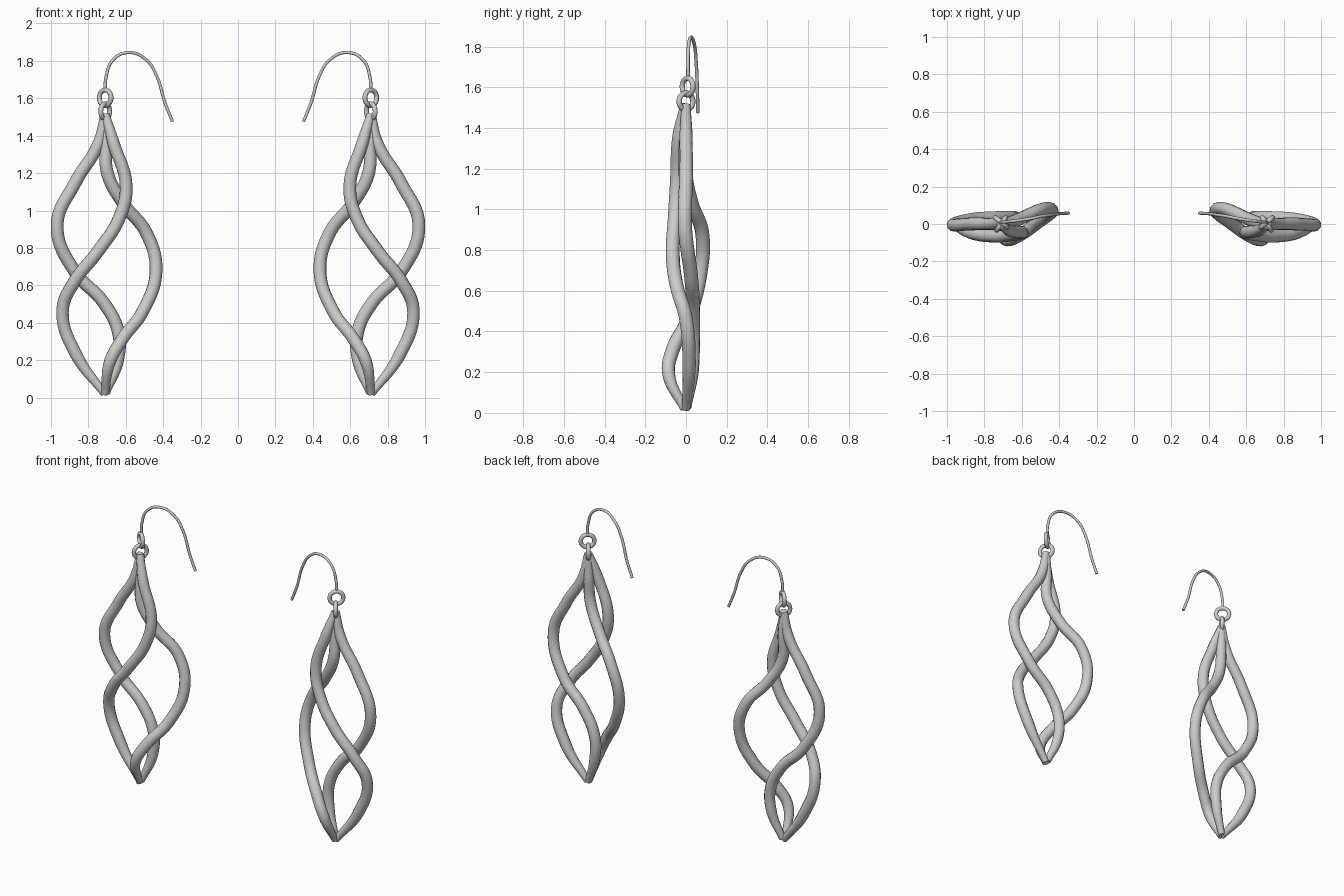
import bpy
from math import radians, pi

if "Cube" in bpy.data.objects:
    bpy.data.objects.remove(bpy.data.objects["Cube"])

CX = 0.71  # distance of each earring from the middle


def tube(name, pts, radius, s):
    """Smooth round wire through (x, y, z, thickness) points; s mirrors in x."""
    cu = bpy.data.curves.new(name, 'CURVE')
    cu.dimensions = '3D'
    cu.bevel_depth = radius
    cu.bevel_resolution = 4
    cu.resolution_u = 10
    cu.use_fill_caps = True
    sp = cu.splines.new('BEZIER')
    sp.bezier_points.add(len(pts) - 1)
    for bp, (x, y, z, r) in zip(sp.bezier_points, pts):
        bp.co = (s * x, y, z)
        bp.radius = r
        bp.handle_left_type = bp.handle_right_type = 'AUTO'
    sp.use_smooth = True
    ob = bpy.data.objects.new(name, cu)
    bpy.context.collection.objects.link(ob)
    return ob


def ring(name, z, y, angle, s):
    """Small upright link turned about z."""
    bpy.ops.mesh.primitive_torus_add(
        major_radius=0.041, minor_radius=0.013, major_segments=32, minor_segments=12,
        location=(s * -CX, y, z), rotation=(pi / 2, 0, s * radians(angle)))
    ob = bpy.context.object
    ob.name = name
    bpy.ops.object.shade_smooth()


# Left earring strands: the three flattened, twisting wires
outer = [(-.713, 0, 1.515, .65), (-.745, 0, 1.36, .95), (-.87, 0, 1.15, 1), (-.967, -.005, .92, 1),
         (-.87, .025, .67, 1), (-.72, .035, .51, 1), (-.64, .035, .35, 1),
         (-.642, .03, .2, .95), (-.705, .005, .025, .6)]
front = [(-.71, -.005, 1.515, .65), (-.665, -.035, 1.36, .95), (-.598, -.045, 1.13, 1),
         (-.635, -.055, .96, 1), (-.75, -.065, .78, 1), (-.875, -.045, .62, 1),
         (-.938, 0, .46, 1), (-.865, .015, .23, 1), (-.714, 0, .02, .6)]
inner = [(-.708, 0, 1.515, .65), (-.706, 0, 1.36, .95), (-.698, -.005, 1.2, 1),
         (-.615, .025, 1.04, 1), (-.49, .08, .88, 1), (-.438, .07, .68, 1),
         (-.51, .01, .46, 1), (-.62, -.065, .31, 1), (-.685, -.085, .19, .95),
         (-.711, -.008, .02, .6)]
# Ear wire
hook = [(-.71, .01, 1.64, 1.1), (-.706, .01, 1.71, 1), (-.668, .013, 1.806, 1),
        (-.58, .025, 1.845, 1), (-.49, .042, 1.805, 1), (-.435, .05, 1.72, 1),
        (-.39, .056, 1.575, 1), (-.35, .058, 1.475, 1)]

for side, s in (("left", 1), ("right", -1)):
    tube(side + "_outer_strand", outer, .034, s)
    tube(side + "_front_strand", front, .034, s)
    tube(side + "_inner_strand", inner, .034, s)
    tube(side + "_ear_wire", hook, .0085, s)
    # Two linked rings roughly at right angles to each other
    ring(side + "_lower_ring", 1.53, 0, 55, s)
    ring(side + "_upper_ring", 1.603, .008, -40, s)
